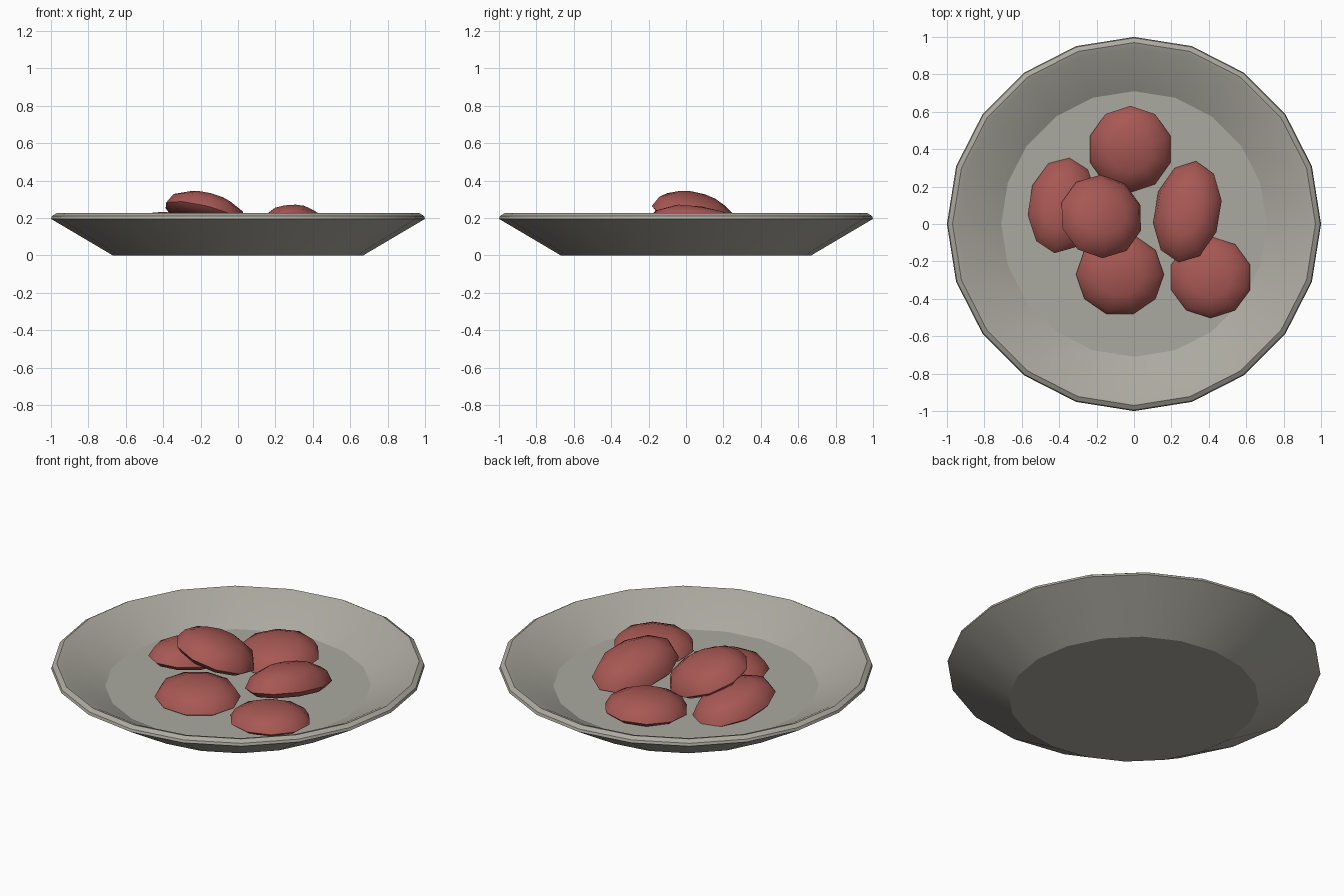
import bpy, bmesh, math
from mathutils import Vector, Matrix

if "Cube" in bpy.data.objects:
    bpy.data.objects.remove(bpy.data.objects["Cube"])


def material(name, color):
    m = bpy.data.materials.new(name)
    m.diffuse_color = (*color, 1)
    m.use_nodes = True
    m.node_tree.nodes["Principled BSDF"].inputs["Base Color"].default_value = m.diffuse_color
    return m


def lathe(name, profile, sides, mat, angle, matrix=Matrix()):
    """Revolve (radius, z) points; the ends are closed with flat caps or poles."""
    bm = bmesh.new()
    rings = []
    for r, z in profile:
        if r == 0:
            rings.append([bm.verts.new((0, 0, z))])
        else:
            rings.append([bm.verts.new((r * math.cos(2 * math.pi * i / sides),
                                        r * math.sin(2 * math.pi * i / sides), z))
                          for i in range(sides)])
    for a, b in zip(rings, rings[1:]):
        for i in range(sides):
            j = (i + 1) % sides
            if len(b) == 1:
                bm.faces.new((a[i], a[j], b[0]))
            else:
                bm.faces.new((a[i], a[j], b[j], b[i]))
    for ring in (rings[0], rings[-1]):
        if len(ring) > 1:
            bm.faces.new(ring)
    bmesh.ops.transform(bm, matrix=matrix, verts=bm.verts)
    bmesh.ops.recalc_face_normals(bm, faces=bm.faces)
    mesh = bpy.data.meshes.new(name)
    bm.to_mesh(mesh)
    bm.free()
    mesh.materials.append(mat)
    ob = bpy.data.objects.new(name, mesh)
    bpy.context.collection.objects.link(ob)
    bpy.ops.object.select_all(action='DESELECT')
    ob.select_set(True)
    bpy.context.view_layer.objects.active = ob
    bpy.ops.object.shade_smooth_by_angle(angle=math.radians(angle))
    return ob


stone = material("warm_grey", (0.41, 0.40, 0.35))
red = material("brick_red", (0.39, 0.098, 0.088))

# Shallow plate with a thick floor and rounded lip
lathe("plate", [(0.67, 0), (1.0, 0.195), (0.995, 0.21), (0.97, 0.225),
                (0.94, 0.215), (0.71, 0.09)], 20, stone, 25)

# Domed pieces: centre, radii (x, y), height, plan turn, tilt angle and direction
dome = [(0.86, -0.25), (1, 0), (0.88, 0.5), (0.52, 0.87), (0, 1)]
pieces = [
    ("back_piece", (-0.02, 0.40, 0.11), (0.226, 0.232), 0.10, 18, 4, -90),
    ("left_piece", (-0.385, 0.10, 0.125), (0.182, 0.262), 0.10, -9, 9, 80),
    ("top_piece", (-0.175, 0.04, 0.215), (0.228, 0.228), 0.112, 18, 19, 42),
    ("right_piece", (0.285, 0.065, 0.145), (0.182, 0.278), 0.118, -9, 12, 125),
    ("front_piece", (-0.075, -0.27, 0.107), (0.235, 0.222), 0.093, 0, 3, -60),
    ("corner_piece", (0.41, -0.285, 0.105), (0.222, 0.218), 0.085, 18, 3, 120),
]
for name, pos, (rx, ry), h, turn, tilt, heading in pieces:
    a = math.radians(heading)
    axis = Vector((-math.sin(a), math.cos(a), 0))
    m = (Matrix.Translation(pos) @ Matrix.Rotation(math.radians(tilt), 4, axis)
         @ Matrix.Rotation(math.radians(turn if rx < 0.2 else 0), 4, 'Z')
         @ Matrix.Diagonal((rx, ry, h, 1))
         @ Matrix.Rotation(math.radians(18 if rx < 0.2 else turn), 4, 'Z'))
    lathe(name, dome, 10, red, 50, m)
